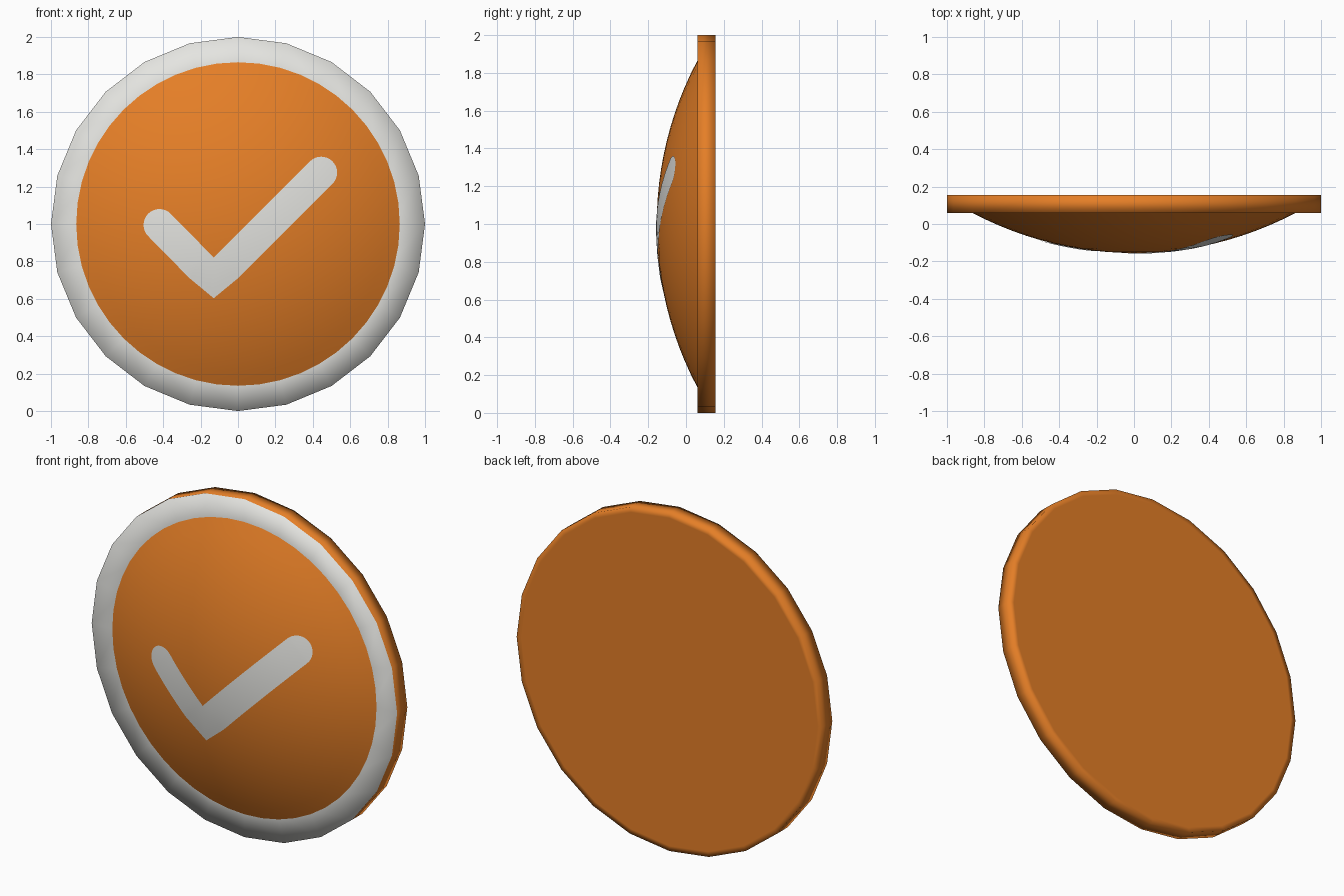
import bpy, bmesh
from math import sin, cos, pi, sqrt
from mathutils import Vector

cube = bpy.data.objects.get("Cube")
if cube:
    bpy.data.objects.remove(cube, do_unlink=True)


def material(name, rgb):
    m = bpy.data.materials.new(name)
    m.use_nodes = True
    m.diffuse_color = (*rgb, 1)
    m.node_tree.nodes["Principled BSDF"].inputs["Base Color"].default_value = (*rgb, 1)
    return m


orange = material("orange", (0.78, 0.21, 0.02))
white = material("off white", (0.78, 0.78, 0.75))

FRONT, BACK = 0.06, 0.155      # y of the disc faces
DOME_R, TIP = 0.865, -0.155    # dome rim radius and y of its tip
SAG = FRONT - TIP
SPHERE = (DOME_R ** 2 + SAG ** 2) / (2 * SAG)


def dome_y(r):
    return TIP + SPHERE - sqrt(SPHERE ** 2 - r * r)


def finish(name, bm, mats):
    bmesh.ops.remove_doubles(bm, verts=bm.verts, dist=1e-5)
    bm.normal_update()
    for f in bm.faces:
        f.smooth = True
    me = bpy.data.meshes.new(name)
    bm.to_mesh(me)
    bm.free()
    ob = bpy.data.objects.new(name, me)
    bpy.context.collection.objects.link(ob)
    for m in mats:
        me.materials.append(m)
    return ob


def revolve(profile, segs):
    """Spin (radius, y) points, listed front to back, about the y axis through z = 1."""
    bm = bmesh.new()
    rings = []
    for r, y in profile:
        if r == 0:
            rings.append([bm.verts.new((0, y, 1))] * segs)
        else:
            rings.append([bm.verts.new((r * cos(2 * pi * i / segs), y, 1 + r * sin(2 * pi * i / segs)))
                          for i in range(segs)])
    for a, b in zip(rings, rings[1:]):
        for i in range(segs):
            j = (i + 1) % segs
            bm.faces.new(dict.fromkeys((a[i], a[j], b[j], b[i])))
    bmesh.ops.recalc_face_normals(bm, faces=bm.faces)
    return bm


# Disc: white front border, orange wall and back
bm = revolve([(0.84, FRONT), (1, FRONT), (1, BACK), (0.97, BACK), (0, BACK)], 24)
for f in bm.faces:
    if f.calc_center_median().y < FRONT + 0.01:
        f.material_index = 1
    if (f.normal.y < 0) != (f.calc_center_median().y < FRONT + 0.01) and abs(f.normal.y) > 0.5:
        f.normal_flip()
finish("disc", bm, [orange, white])

# Domed front
steps = 12
bm = revolve([(DOME_R * i / steps, dome_y(DOME_R * i / steps)) for i in range(steps + 1)], 48)
for f in bm.faces:
    if f.normal.y > 0:
        f.normal_flip()
finish("dome", bm, [orange])

# Check mark: one strip of cross sections laid over the dome
W = 0.085
corner = Vector((-0.13, 0.70))
left_tip, right_tip = Vector((-0.42, 0.995)), Vector((0.445, 1.275))


def arm_sections(tip):
    """Cross sections (upper, lower) from beside the corner out to the round tip."""
    d = tip - corner
    length = d.length
    d.normalize()
    n = Vector((-d.y, d.x))
    if n.y < 0:
        n = -n
    out = []
    for i in range(9):
        c = corner + d * (0.1 + (length - 0.1) * i / 8)
        out.append((c + n * W, c - n * W))
    for i in range(1, 9):
        a = i / 8 * pi / 2
        c, h = tip + d * W * sin(a), max(W * cos(a), 0.001)
        out.append((c + n * h, c - n * h))
    return out


middle = (corner + Vector((0, W * sqrt(2))), corner - Vector((0, 0.097)))
sections = arm_sections(left_tip)[::-1] + [middle] + arm_sections(right_tip)
bm = bmesh.new()
rows = []
for top, low in sections:
    row = []
    for k in range(7):
        p = top.lerp(low, k / 6)
        r = (p - Vector((0, 1))).length
        row.append(bm.verts.new((p.x, dome_y(r) - 0.004, p.y)))
    rows.append(row)
for a, b in zip(rows, rows[1:]):
    for k in range(6):
        f = bm.faces.new((a[k], a[k + 1], b[k + 1], b[k]))
        f.normal_update()
        if f.normal.y > 0:
            f.normal_flip()
finish("check_mark", bm, [white])
